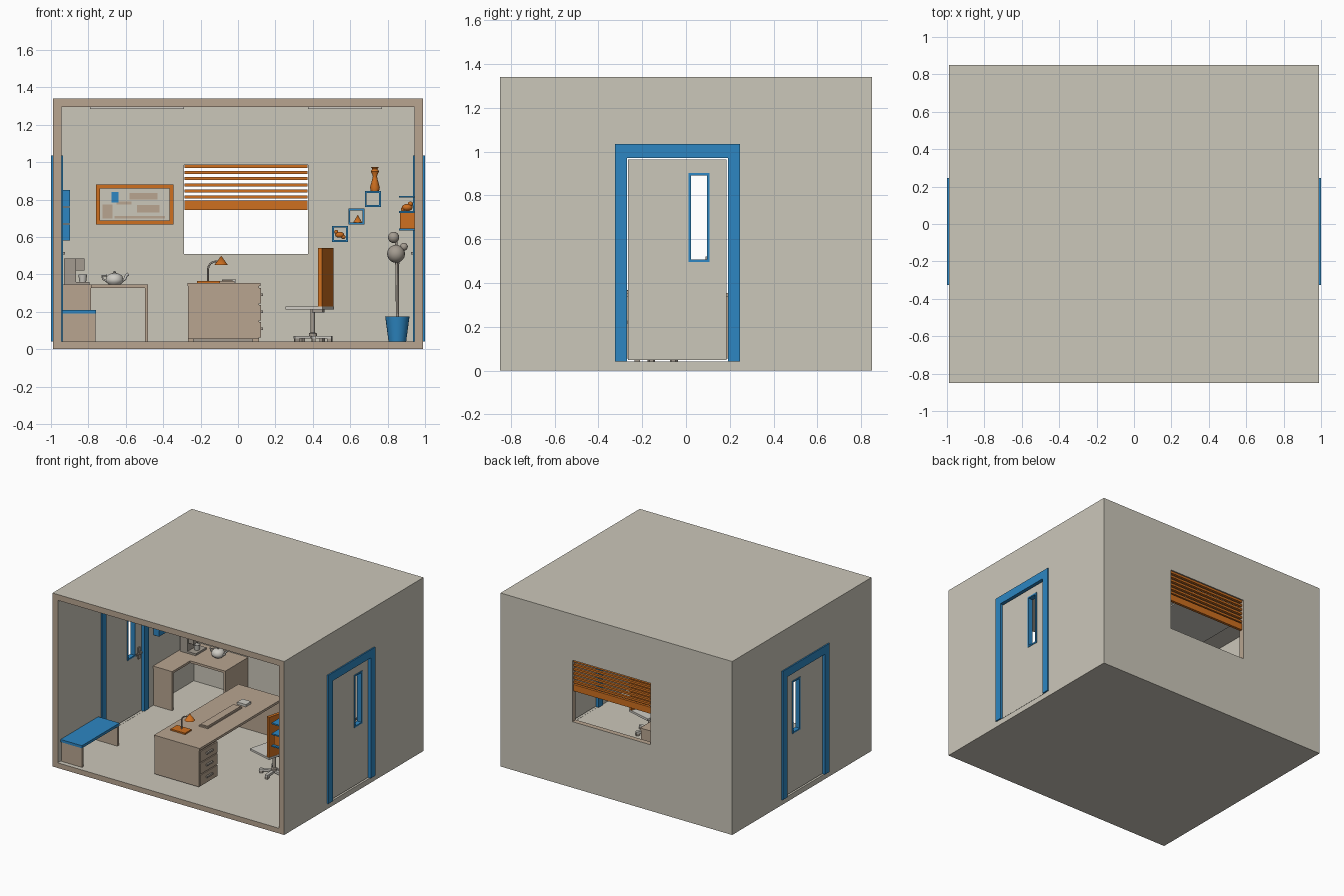
import bpy, bmesh, math
from mathutils import Matrix, Vector

if "Cube" in bpy.data.objects:
    bpy.data.objects.remove(bpy.data.objects["Cube"])

def material(name, rgb):
    m = bpy.data.materials.new(name)
    m.diffuse_color = (*rgb, 1)
    m.use_nodes = True
    m.node_tree.nodes["Principled BSDF"].inputs["Base Color"].default_value = m.diffuse_color
    return m

WALL = material("warm_grey", (0.60, 0.57, 0.49))
TAN = material("tan", (0.48, 0.375, 0.28))
BLUE = material("blue", (0.026, 0.24, 0.54))
ORANGE = material("orange", (0.62, 0.16, 0.014))
PALE = material("pale_grey", (0.62, 0.60, 0.55))
GREY = material("mid_grey", (0.37, 0.33, 0.28))

def finish(name, bm, mat, smooth=False):
    me = bpy.data.meshes.new(name)
    bmesh.ops.recalc_face_normals(bm, faces=bm.faces)
    bm.to_mesh(me)
    bm.free()
    ob = bpy.data.objects.new(name, me)
    bpy.context.collection.objects.link(ob)
    me.materials.append(mat)
    if smooth:
        bpy.ops.object.select_all(action='DESELECT')
        ob.select_set(True)
        bpy.context.view_layer.objects.active = ob
        bpy.ops.object.shade_smooth_by_angle(angle=math.radians(40))
    return ob

def box(name, xs, ys, zs, mat):
    bm = bmesh.new()
    bmesh.ops.create_cube(bm, size=1)
    for v in bm.verts:
        v.co = [min(r) + (c + 0.5) * (max(r) - min(r)) for c, r in zip(v.co, (xs, ys, zs))]
    return finish(name, bm, mat)

def lathe(name, profile, loc, mat, n=20, smooth=True):
    bm = bmesh.new()
    vs = [bm.verts.new((r, 0, z)) for r, z in profile]
    es = [bm.edges.new(p) for p in zip(vs, vs[1:])]
    bmesh.ops.spin(bm, geom=vs + es, axis=(0, 0, 1), cent=(0, 0, 0), steps=n, angle=math.tau)
    bmesh.ops.remove_doubles(bm, verts=bm.verts, dist=1e-5)
    bmesh.ops.translate(bm, verts=bm.verts, vec=loc)
    return finish(name, bm, mat, smooth)

def ball(name, loc, r, mat, scale=(1, 1, 1)):
    bm = bmesh.new()
    bmesh.ops.create_uvsphere(bm, u_segments=16, v_segments=10, radius=r)
    bmesh.ops.scale(bm, verts=bm.verts, vec=scale)
    bmesh.ops.translate(bm, verts=bm.verts, vec=loc)
    return finish(name, bm, mat, True)

def tube(name, pts, r, mat):
    cu = bpy.data.curves.new(name, 'CURVE')
    cu.dimensions, cu.bevel_depth, cu.bevel_resolution, cu.use_fill_caps = '3D', r, 2, True
    sp = cu.splines.new('POLY')
    sp.points.add(len(pts) - 1)
    for p, c in zip(sp.points, pts):
        p.co = (*c, 1)
    ob = bpy.data.objects.new(name, cu)
    bpy.context.collection.objects.link(ob)
    cu.materials.append(mat)
    bpy.ops.object.select_all(action='DESELECT')
    ob.select_set(True)
    bpy.context.view_layer.objects.active = ob
    bpy.ops.object.convert(target='MESH')

def frame(name, axis, u, v, w, t, mat):
    """Rectangular ring: u horizontal range, v vertical range, w depth range."""
    for part, a, b in (("left", (u[0], u[0] + t), v), ("right", (u[1] - t, u[1]), v),
                       ("bottom", (u[0] + t, u[1] - t), (v[0], v[0] + t)),
                       ("top", (u[0] + t, u[1] - t), (v[1] - t, v[1]))):
        box(f"{name}_{part}", *((w, a, b) if axis == 'x' else (a, w, b)), mat)

def cut(ob, *ranges):
    c = box("cutter", *ranges, WALL)
    c.hide_render = True
    m = ob.modifiers.new("cut", 'BOOLEAN')
    m.operation, m.solver, m.object = 'DIFFERENCE', 'EXACT', c
    bpy.context.view_layer.objects.active = ob
    bpy.ops.object.modifier_apply(modifier=m.name)
    bpy.data.objects.remove(c)

# Room shell, open at the front, with window and door openings
room = box("room_shell", (-.99, .99), (-.85, .85), (0, 1.34), WALL)
cut(room, (-.945, .945), (-1, .81), (.04, 1.295))
cut(room, (-.29, .375), (.7, 1), (.51, .985))
cut(room, (-1.1, 1.1), (-.30, .22), (.041, 1.0))
room.data.materials.append(TAN)
for p in room.data.polygons:
    c, n = p.center, p.normal
    reveal = c.y > .815 and c.y < .845 and -.3 < c.x < .38 and .5 < c.z < 1
    if c.y < -.849 or (reveal and abs(n.y) < .5):
        p.material_index = 1

# Doors on both sides
for s, side in ((-1, "left"), (1, "right")):
    X = lambda a, b: (s * a, s * b)
    box(side + "_door_jamb_front", X(.935, 1), (-.325, -.27), (.042, 1.035), BLUE)
    box(side + "_door_jamb_back", X(.935, 1), (.192, .247), (.042, 1.035), BLUE)
    box(side + "_door_lintel", X(.935, 1), (-.27, .192), (.972, 1.035), BLUE)
    door = box(side + "_door", X(.955, .983), (-.265, .185), (.048, .964), WALL)
    cut(door, X(.9, 1.1), (.015, .105), (.5, .9))
    frame(side + "_door_window_trim", 'x', (.012, .108), (.497, .903), X(.95, .988), .011, BLUE)
    box(side + "_door_handle_plate", X(.948, .955), (.14, .165), (.46, .55), GREY)
    box(side + "_door_handle_stem", X(.93, .948), (.147, .158), (.508, .519), GREY)
    box(side + "_door_handle_lever", X(.926, .936), (.09, .158), (.507, .52), GREY)

# Window blind
box("blind_bottom_bar", (-.285, .372), (.822, .842), (.745, .795), ORANGE)
for i in range(6):
    z = .806 + i * .0325
    box(f"blind_slat_{i}", (-.285, .372), (.82, .84), (z, z + .016), ORANGE)

# Ceiling lights
box("ceiling_light_left", (-.79, -.29), (-.35, .35), (1.285, 1.297), PALE)
box("ceiling_light_right", (.375, .77), (-.35, .35), (1.285, 1.297), PALE)

# Bench
box("bench_pad", (-.942, -.76), (-.82, -.36), (.19, .21), BLUE)
for i, y in enumerate((-.815, -.385)):
    box(f"bench_leg_{i}", (-.938, -.762), (y, y + .02), (.04, .19), TAN)

# Corner counter
box("counter_top_side", (-.943, -.78), (.31, .53), (.328, .345), TAN)
box("counter_top_back", (-.943, -.48), (.53, .81), (.328, .345), TAN)
box("counter_front_panel", (-.943, -.785), (.315, .333), (.04, .328), TAN)
box("counter_end_panel", (-.498, -.482), (.535, .81), (.04, .328), TAN)

# Coffee machine
box("machine_base", (-.93, -.795), (.62, .75), (.345, .36), GREY)
box("machine_body", (-.93, -.865), (.62, .75), (.36, .485), GREY)
box("machine_head", (-.865, -.82), (.63, .74), (.42, .485), GREY)
lathe("machine_cup", [(0, 0), (.018, 0), (.024, .04), (.02, .04), (.016, .008), (0, .008)], (-.83, .685, .36), PALE)

# Teapot
lathe("teapot_body", [(0, 0), (.03, 0), (.044, .012), (.048, .026), (.042, .045), (.032, .054), (.02, .059),
                      (.006, .062), (.009, .069), (0, .073)], (-.66, .70, .345), PALE, 24)
tube("teapot_spout", [(-.62, .70, .365), (-.605, .70, .375), (-.597, .70, .395), (-.585, .70, .403)], .008, PALE)
tube("teapot_handle", [(-.70, .70, .362), (-.722, .70, .375), (-.728, .70, .392), (-.70, .70, .394)], .005, PALE)

# Desk
box("desk_top", (-.27, .12), (-.64, .39), (.337, .355), TAN)
box("desk_pedestal", (-.268, .112), (-.638, -.42), (.055, .337), TAN)
box("desk_plinth", (-.24, .08), (-.61, -.45), (.04, .055), GREY)
box("desk_far_panel", (-.268, .112), (.368, .388), (.04, .337), TAN)
box("desk_back_panel", (-.268, -.25), (-.42, .368), (.055, .337), TAN)
for i in range(3):
    z = .062 + i * .091
    box(f"drawer_front_{i}", (.112, .122), (-.632, -.426), (z, z + .084), TAN)
    box(f"drawer_handle_{i}", (.122, .134), (-.565, -.493), (z + .04, z + .053), GREY)
box("keyboard", (-.095, -.02), (-.34, .08), (.355, .365), TAN)
box("keyboard_keys", (-.086, -.029), (-.33, .07), (.365, .369), TAN)
box("notepad", (-.085, -.01), (.11, .175), (.355, .373), PALE)

# Desk lamp
box("lamp_base", (-.22, -.095), (-.51, -.43), (.355, .366), ORANGE)
arc = [(-.115 - .045 * math.cos(a), -.46, .43 + .04 * math.sin(a)) for a in (0, .4, .8, 1.2, 1.6)]
tube("lamp_arm", [(-.16, -.46, .366)] + arc + [(-.09, -.46, .472)], .005, GREY)
lathe("lamp_shade", [(0, .05), (.036, 0), (.032, 0), (0, .042)], (-.09, -.46, .45), ORANGE)

# Swivel chair, turned slightly
chair = [box("chair_seat", (-.12, .085), (-.12, .12), (.213, .229), PALE),
         box("chair_back", (.06, .083), (-.118, .118), (.229, .54), ORANGE),
         box("chair_back_bracket", (.0, .06), (-.02, .02), (.195, .213), GREY),
         lathe("chair_post", [(0, .06), (.022, .06), (.022, .085), (.012, .09), (.012, .213), (0, .213)], (0, 0, 0), GREY, 12)]
for i in range(5):
    parts = [box(f"chair_foot_{i}", (.01, .105), (-.011, .011), (.056, .072), PALE),
             box(f"chair_caster_{i}", (.08, .105), (-.01, .01), (.04, .056), GREY)]
    for p in parts:
        p.data.transform(Matrix.Rotation(math.tau * i / 5, 4, 'Z'))
    chair += parts
for p in chair:
    p.data.transform(Matrix.Translation((.4, -.13, 0)) @ Matrix.Rotation(math.radians(-15), 4, 'Z'))

# Picture on the back wall
frame("picture_frame", 'y', (-.76, -.345), (.667, .88), (.785, .812), .022, ORANGE)
box("picture_canvas", (-.74, -.365), (.80, .811), (.687, .86), WALL)
for i, (x0, x1, z0, z1, m) in enumerate(((-.675, -.64, .785, .84, BLUE), (-.725, -.67, .70, .775, TAN),
        (-.58, -.43, .80, .835, TAN), (-.65, -.57, .775, .79, TAN), (-.54, -.42, .73, .77, TAN), (-.66, -.39, .70, .712, TAN))):
    box(f"picture_patch_{i}", (x0, x1), (.796, .801), (z0, z1), m)

# Stepped display cubes with ornaments
for i in range(3):
    x, z = .545 + .088 * i, .617 + .093 * i
    frame(f"display_cube_{i}", 'y', (x - .043, x + .043), (z - .043, z + .043), (.72, .812), .01, BLUE)
ball("ornament_body", (.543, .765, .612), .02, ORANGE, (1.2, .8, .8))
ball("ornament_head", (.563, .765, .60), .012, ORANGE)
ball("ornament_tail", (.525, .765, .627), .011, ORANGE)
lathe("ornament_cone", [(0, 0), (.024, 0), (0, .042)], (.64, .765, .677), ORANGE)
lathe("vase", [(0, 0), (.022, 0), (.026, .02), (.015, .06), (.011, .08), (.022, .105), (.014, .118), (.02, .127),
               (.012, .127), (0, .03)], (.732, .765, .846), ORANGE)

# Wall pockets beside the left door
for i in range(3):
    z = .58 + i * .091
    box(f"wall_pocket_{i}", (-.946, -.898), (.32, .45), (z, z + .088), BLUE)

# Shelves on the right wall
for i, z in enumerate((.636, .728, .81)):
    box(f"wall_shelf_{i}", (.86, .946), (-.82, -.45), (z, z + .01), BLUE)
box("shelf_box", (.867, .943), (-.80, -.60), (.646, .727), ORANGE)
ball("shelf_ornament_body", (.905, -.70, .758), .024, ORANGE, (1.2, 1, .8))
ball("shelf_ornament_head", (.922, -.70, .776), .014, ORANGE)
ball("shelf_ornament_foot", (.882, -.70, .748), .011, ORANGE)

# Potted topiary
PX, PY = .852, .66
lathe("plant_pot", [(0, 0), (.047, 0), (.065, .135), (.057, .135), (.053, .11), (0, .11)], (PX, PY, .04), BLUE, 24)
tube("plant_stem_main", [(PX, PY, .14), (PX - .003, PY, .36), (PX - .006, PY, .58)], .007, GREY)
tube("plant_stem_side", [(PX + .006, PY, .14), (PX + .004, PY, .45), (PX + .035, PY, .55)], .004, GREY)
ball("plant_ball_large", (PX - .007, PY, .51), .048, GREY)
ball("plant_ball_top", (PX - .02, PY, .598), .03, GREY)
ball("plant_ball_side", (PX + .035, PY, .548), .021, GREY)
